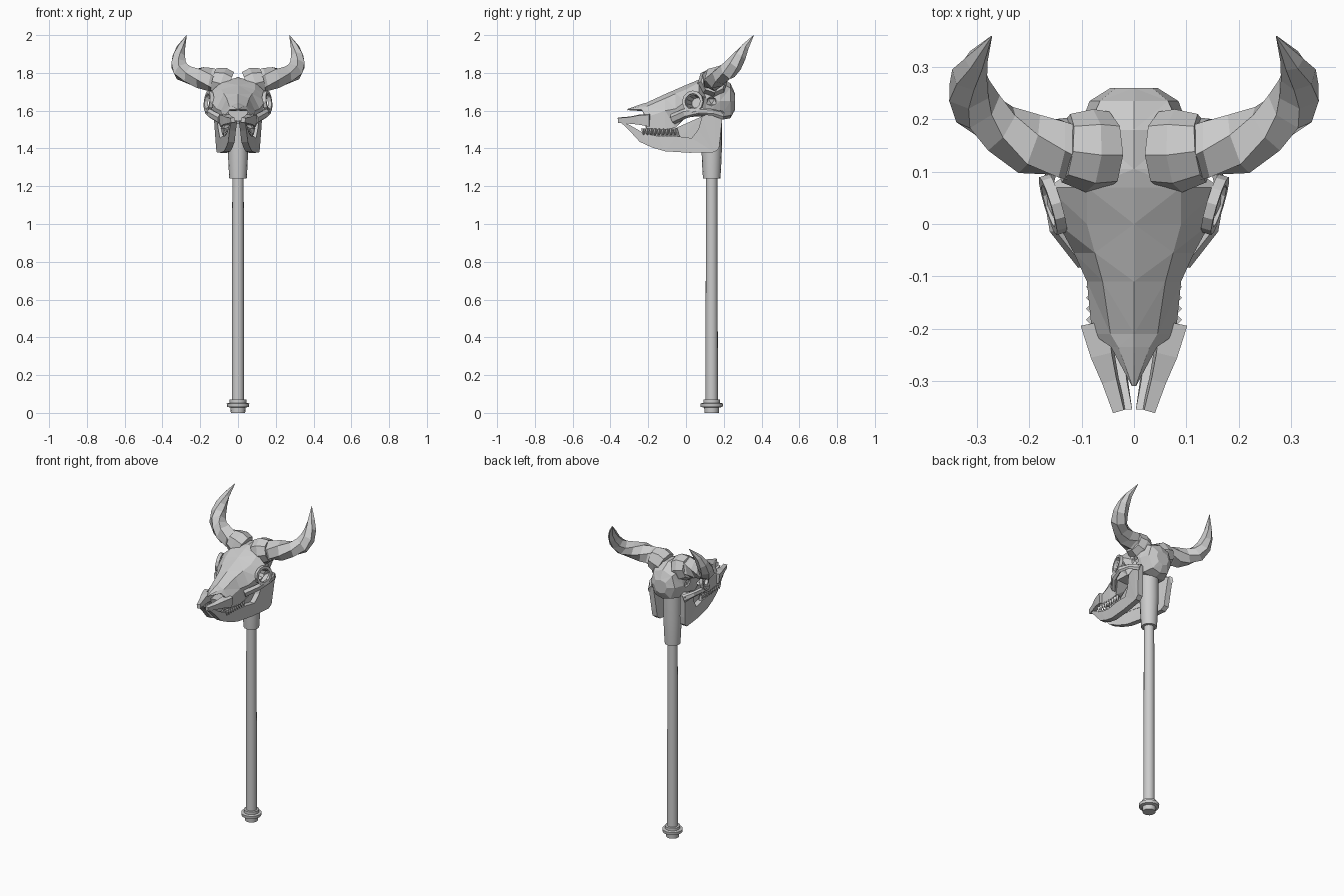
import bpy, bmesh, math
from mathutils import Vector, Matrix

if "Cube" in bpy.data.objects:
    bpy.data.objects.remove(bpy.data.objects["Cube"])


def make(name, bm, mirror=False):
    bmesh.ops.recalc_face_normals(bm, faces=bm.faces)
    me = bpy.data.meshes.new(name)
    bm.to_mesh(me)
    bm.free()
    ob = bpy.data.objects.new(name, me)
    bpy.context.collection.objects.link(ob)
    if mirror:
        ob.modifiers.new("Mirror", "MIRROR").use_mirror_merge = False
    return ob


def loft(bm, rings):
    """Skin closed rings of equal length and cap both ends."""
    vs = [[bm.verts.new(p) for p in r] for r in rings]
    n = len(vs[0])
    for a, b in zip(vs, vs[1:]):
        for i in range(n):
            j = (i + 1) % n
            bm.faces.new((a[i], a[j], b[j], b[i]))
    bm.faces.new(vs[0])
    bm.faces.new(vs[-1][::-1])


def tube(name, pts, sides=6, twist=0.0, flat=1.0):
    """Mirrored tube through (x, y, z, radius); flat squashes it sideways."""
    P = [Vector(p[:3]) for p in pts]
    rings = []
    for k, p in enumerate(pts):
        t = (P[min(k + 1, len(P) - 1)] - P[max(k - 1, 0)]).normalized()
        u = t.cross(Vector((0, -0.5, 1))).normalized()
        v = u.cross(t)
        rings.append([])
        for i in range(sides):
            a = 2 * math.pi * (i + 0.5) / sides + k * twist
            rings[-1].append(P[k] + p[3] * (math.cos(a) * u * flat + math.sin(a) * v))
    bm = bmesh.new()
    loft(bm, rings)
    return make(name, bm, True)


def lathe(name, prof, y, sides=16):
    bm = bmesh.new()
    loft(bm, [[(r * math.cos(2 * math.pi * i / sides), y + r * math.sin(2 * math.pi * i / sides), z)
               for i in range(sides)] for r, z in prof])
    ob = make(name, bm)
    bpy.ops.object.select_all(action="DESELECT")
    ob.select_set(True)
    bpy.context.view_layer.objects.active = ob
    bpy.ops.object.shade_smooth_by_angle(angle=math.radians(30))
    return ob


# Staff, pommel and collar
lathe("staff", [(0.033, 0.05), (0.03, 1.3)], 0.136)
lathe("pommel", [(0.038, 0), (0.04, 0.028), (0.058, 0.032), (0.06, 0.05), (0.044, 0.053), (0.044, 0.07), (0.033, 0.072)], 0.136)
lathe("collar", [(0.046, 1.24), (0.05, 1.3), (0.055, 1.42), (0.055, 1.6)], 0.136)

# Cranium: half sections (y, top z, then x,z pairs, bottom z)
sections = [
    (-0.31, 1.609, (0.003, 1.607), (0.004, 1.605), (0.003, 1.603), 1.602),
    (-0.235, 1.635, (0.03, 1.622), (0.044, 1.605), (0.03, 1.598), 1.61),
    (-0.21, 1.642, (0.045, 1.622), (0.08, 1.565), (0.08, 1.50), 1.53),
    (-0.11, 1.688, (0.06, 1.665), (0.09, 1.60), (0.09, 1.50), 1.53),
    (-0.055, 1.712, (0.075, 1.69), (0.115, 1.61), (0.09, 1.51), 1.53),
    (0.0, 1.736, (0.09, 1.712), (0.145, 1.65), (0.125, 1.57), 1.565),
    (0.07, 1.765, (0.09, 1.75), (0.165, 1.68), (0.11, 1.58), 1.57),
    (0.105, 1.776, (0.095, 1.752), (0.112, 1.67), (0.09, 1.58), 1.57),
    (0.18, 1.778, (0.09, 1.748), (0.105, 1.65), (0.075, 1.565), 1.55),
    (0.235, 1.745, (0.065, 1.72), (0.085, 1.65), (0.055, 1.575), 1.56),
    (0.26, 1.69, (0.035, 1.68), (0.045, 1.65), (0.03, 1.615), 1.605),
]
bm = bmesh.new()
loft(bm, [[(0, y, t)] + [(x, y, z) for x, z in (a, b, c)] + [(0, y, d)] +
          [(-x, y, z) for x, z in (c, b, a)] for y, t, a, b, c, d in sections])
bmesh.ops.triangulate(bm, faces=bm.faces)
cranium = make("cranium", bm)

# Cutter for eye sockets, temple hollows and the nasal cavity
look = Vector((1, -0.3, 0.12)).normalized()


def cutter(name, build):
    b = bmesh.new()
    build(b)
    ob = make(name, b)
    ob.hide_render = True
    ob.hide_set(True)
    m = cranium.modifiers.new(name, "BOOLEAN")
    m.operation, m.solver, m.object = "DIFFERENCE", "EXACT", ob


for s in (1, -1):
    d = Vector((look.x * s, look.y, look.z))
    rot = d.to_track_quat("Z", "Y").to_matrix().to_4x4()
    cutter("eye_cutter", lambda b: bmesh.ops.create_cone(
        b, cap_ends=True, segments=10, radius1=0.03, radius2=0.047, depth=0.16,
        matrix=Matrix.Translation((s * 0.15, 0.037, 1.648)) @ rot))
    cutter("temple_cutter", lambda b: bmesh.ops.create_icosphere(
        b, subdivisions=1, radius=0.032, matrix=Matrix.Translation((s * 0.115, 0.135, 1.648))))
cutter("nose_cutter", lambda b: bmesh.ops.create_cube(
    b, size=1, matrix=Matrix.Translation((0, -0.17, 1.571)) @ Matrix.Diagonal((0.1, 0.18, 0.055, 1))))

# Eye rims
bm = bmesh.new()
rot = look.to_track_quat("Z", "Y").to_matrix().to_4x4()
M = Matrix.Translation((0.155, 0.037, 1.648)) @ rot
N = 12
grid = [[bm.verts.new(M @ Vector(((0.05 + 0.011 * math.cos(b)) * math.cos(a), (0.05 + 0.011 * math.cos(b)) * math.sin(a),
        0.014 * math.sin(b)))) for b in (0.8, 2.4, 3.9, 5.5)] for a in [2 * math.pi * i / N for i in range(N)]]
for i in range(N):
    for j in range(4):
        k, l = (i + 1) % N, (j + 1) % 4
        bm.faces.new((grid[i][j], grid[k][j], grid[k][l], grid[i][l]))
make("eye_rim", bm, True)

# Cheek arches, snout prongs and horns
tube("cheek_arch", [(0.095, -0.07, 1.555, 0.028), (0.148, -0.005, 1.585, 0.026), (0.165, 0.07, 1.598, 0.02),
                    (0.15, 0.14, 1.592, 0.018), (0.115, 0.195, 1.575, 0.024)], 6, 0, 0.6)
tube("snout_prong", [(0.072, -0.19, 1.55, 0.045), (0.06, -0.25, 1.553, 0.034), (0.045, -0.30, 1.55, 0.024),
                     (0.028, -0.358, 1.55, 0.018)], 4, 0, 0.85)
tube("horn_base", [(0.05, 0.14, 1.735, 0.075), (0.085, 0.14, 1.75, 0.08), (0.13, 0.145, 1.76, 0.066)], 8)
tube("horn", [(0.09, 0.142, 1.75, 0.066), (0.145, 0.145, 1.765, 0.062), (0.20, 0.153, 1.775, 0.06), (0.255, 0.182, 1.787, 0.05),
              (0.298, 0.22, 1.808, 0.05), (0.315, 0.255, 1.845, 0.044), (0.314, 0.285, 1.89, 0.035),
              (0.302, 0.312, 1.935, 0.023), (0.272, 0.359, 2.0, 0.001)], 6, 0.4)

# Lower jaw: outline in (y, z), bent outwards towards the back
outline = [(-0.355, 1.547), (-0.30, 1.495), (-0.245, 1.435), (-0.18, 1.405), (-0.11, 1.385), (0.02, 1.377), (0.15, 1.38),
           (0.175, 1.40), (0.182, 1.45), (0.195, 1.59), (0.15, 1.595), (0.085, 1.57), (0.065, 1.50), (0.03, 1.455),
           (-0.05, 1.465), (-0.15, 1.465), (-0.23, 1.485), (-0.30, 1.525)]


def jaw_x(y, z=1.45):
    return 0.028 + 0.09 * ((y + 0.36) / 0.55) ** 0.85 + max(0, z - 1.45) * 0.08


bm = bmesh.new()
loft(bm, [[(max(0.0, jaw_x(y, z) - off), y, z) for y, z in outline] for off in (0, 0.034)])
bmesh.ops.triangulate(bm, faces=[f for f in bm.faces if len(f.verts) > 4])
make("lower_jaw", bm, True)

# Teeth
bm = bmesh.new()
for i in range(9):
    y = -0.225 + i * 0.021
    for x, z, flip, yy in ((0.079, 1.488, 180, y), (jaw_x(y) - 0.014, 1.482, 0, y + 0.01)):
        bmesh.ops.create_cone(bm, cap_ends=True, segments=4, radius1=0.013, radius2=0.003, depth=0.036,
                              matrix=Matrix.Translation((x, yy, z)) @ Matrix.Rotation(math.radians(flip), 4, "X"))
make("teeth", bm, True)
